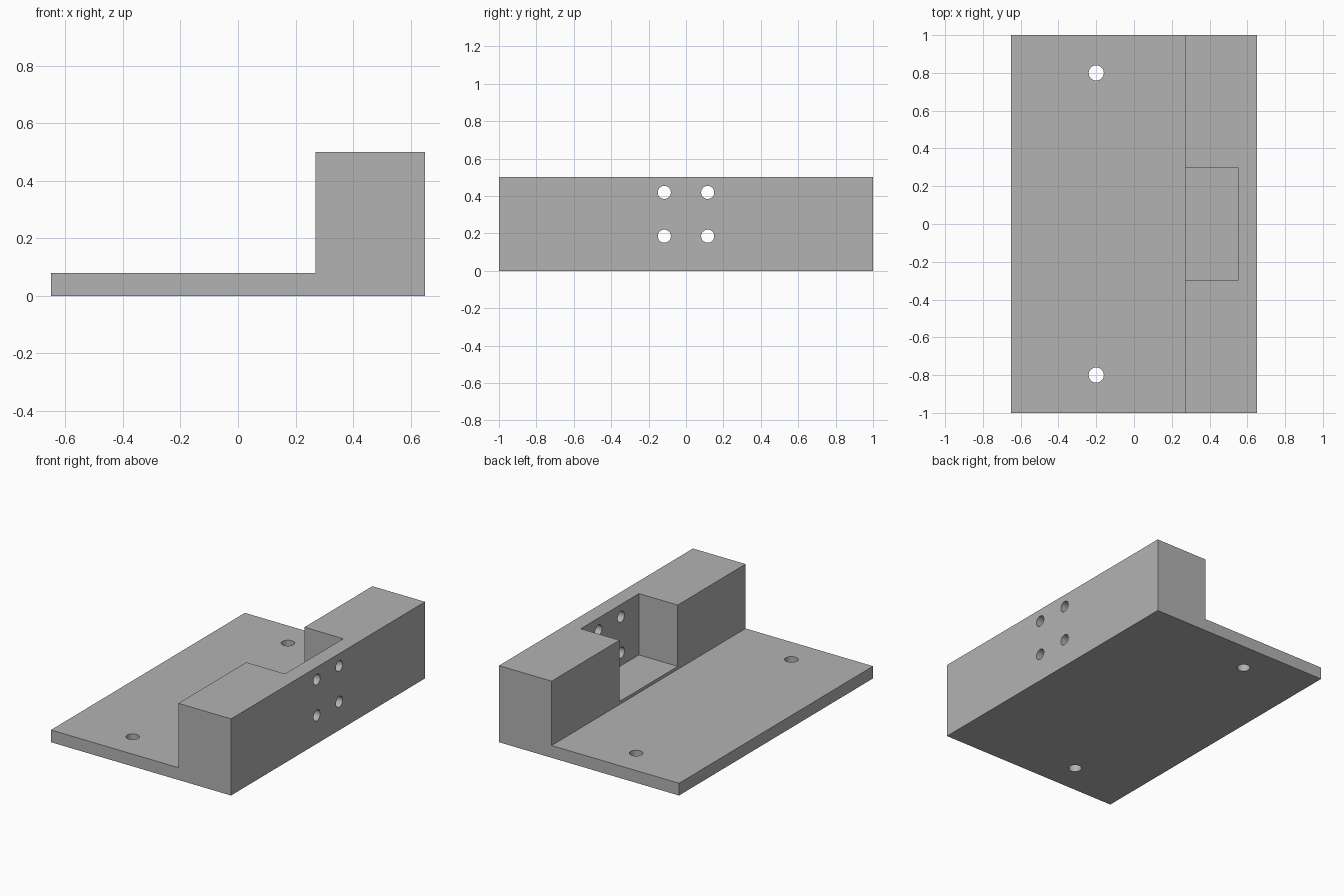
import bpy
import bmesh
from math import radians
from mathutils import Matrix, Vector

default_cube = bpy.data.objects.get("Cube")
if default_cube:
    bpy.data.objects.remove(default_cube, do_unlink=True)

HALF_WIDTH, HALF_LENGTH = 0.65, 1.0
PLATE_TOP, BLOCK_TOP, BLOCK_FACE = 0.08, 0.5, 0.27

grey = bpy.data.materials.new("plain grey")
grey.use_nodes = True
grey.diffuse_color = (0.45, 0.45, 0.45, 1)
grey.node_tree.nodes["Principled BSDF"].inputs["Base Color"].default_value = grey.diffuse_color


def make_object(name, bm):
    bmesh.ops.recalc_face_normals(bm, faces=bm.faces)
    mesh = bpy.data.meshes.new(name)
    bm.to_mesh(mesh)
    bm.free()
    mesh.materials.append(grey)
    obj = bpy.data.objects.new(name, mesh)
    bpy.context.collection.objects.link(obj)
    return obj


def box(name, low, high):
    low, high = Vector(low), Vector(high)
    bm = bmesh.new()
    bmesh.ops.create_cube(bm, size=1, matrix=Matrix.Translation((low + high) / 2)
                          @ Matrix.Diagonal((*(high - low), 1)))
    return make_object(name, bm)


def drill(name, centre, radius, depth, axis):
    turn = Matrix.Rotation(radians(90), 4, "Y") if axis == "X" else Matrix.Identity(4)
    bm = bmesh.new()
    bmesh.ops.create_cone(bm, cap_ends=True, segments=48, radius1=radius, radius2=radius,
                          depth=depth, matrix=Matrix.Translation(centre) @ turn)
    return make_object(name, bm)


# L-shaped body: thin plate with a tall block along the right edge
profile = [(-HALF_WIDTH, 0), (HALF_WIDTH, 0), (HALF_WIDTH, BLOCK_TOP),
           (BLOCK_FACE, BLOCK_TOP), (BLOCK_FACE, PLATE_TOP), (-HALF_WIDTH, PLATE_TOP)]
bm = bmesh.new()
face = bm.faces.new([bm.verts.new((x, -HALF_LENGTH, z)) for x, z in profile])
extruded = bmesh.ops.extrude_face_region(bm, geom=[face], use_keep_orig=True)
bmesh.ops.translate(bm, vec=(0, 2 * HALF_LENGTH, 0),
                    verts=[v for v in extruded["geom"] if isinstance(v, bmesh.types.BMVert)])
bracket = make_object("mounting_bracket", bm)

# Pocket in the block, open to the top and the plate side
cutters = [box("pocket_cutter", (0.2, -0.3, 0.1), (0.55, 0.3, 0.6))]

# Two holes through the plate, four through the pocket's back wall
for side in (-1, 1):
    cutters.append(drill("plate_hole_cutter", (-0.2, side * 0.8, 0.04), 0.04, 0.3, "Z"))
    for level in (-1, 1):
        centre = (0.6, side * 0.116, 0.302 + level * 0.117)
        cutters.append(drill("wall_hole_cutter", centre, 0.035, 0.2, "X"))

# Cut the openings, bake the result and drop the cutters
for cutter in cutters:
    cutter.hide_render = True
    cut = bracket.modifiers.new(cutter.name, "BOOLEAN")
    cut.operation, cut.solver, cut.object = "DIFFERENCE", "EXACT", cutter
bpy.context.view_layer.update()
evaluated = bracket.evaluated_get(bpy.context.evaluated_depsgraph_get())
finished = bpy.data.meshes.new_from_object(evaluated)
bracket.modifiers.clear()
bracket.data = finished
for cutter in cutters:
    bpy.data.objects.remove(cutter, do_unlink=True)

# Smooth hole walls, sharp corners
bpy.ops.object.select_all(action="DESELECT")
bracket.select_set(True)
bpy.context.view_layer.objects.active = bracket
bpy.ops.object.shade_smooth_by_angle(angle=radians(30))
